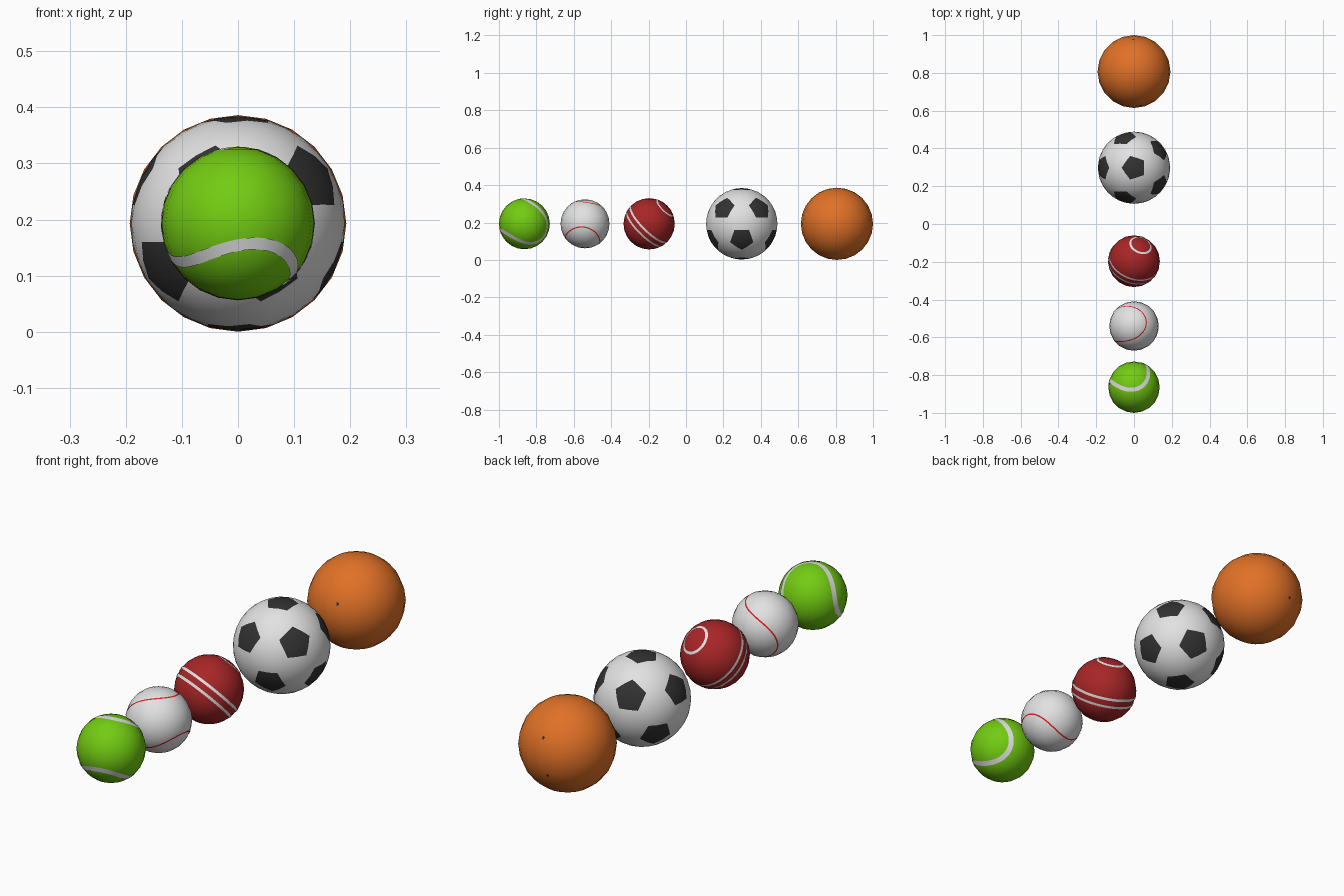
import bpy, bmesh, math
from mathutils import Vector

if "Cube" in bpy.data.objects:
    bpy.data.objects.remove(bpy.data.objects["Cube"])

Z = 0.193  # common centre height


def material(name, rgb):
    m = bpy.data.materials.new(name)
    m.diffuse_color = (*rgb, 1)
    m.use_nodes = True
    m.node_tree.nodes["Principled BSDF"].inputs["Base Color"].default_value = m.diffuse_color
    return m


LIME = material("lime_felt", (0.17, 0.60, 0.006))
WHITE = material("white", (0.76, 0.76, 0.76))
RED = material("dark_red_leather", (0.39, 0.019, 0.02))
THREAD = material("bright_red_thread", (0.75, 0.012, 0.012))
ORANGE = material("orange_rubber", (0.75, 0.165, 0.02))
BLACK = material("black", (0.032, 0.032, 0.032))


def finish(name, bm, mats, y):
    me = bpy.data.meshes.new(name)
    bm.to_mesh(me)
    bm.free()
    for m in mats:
        me.materials.append(m)
    me.polygons.foreach_set("use_smooth", [True] * len(me.polygons))
    ob = bpy.data.objects.new(name, me)
    ob.location = (0, y, Z)
    bpy.context.collection.objects.link(ob)
    return ob


def ball(name, y, r, mat):
    bm = bmesh.new()
    bmesh.ops.create_uvsphere(bm, u_segments=20, v_segments=12, radius=r)
    finish(name, bm, [mat], y)


def ribbon(name, y, r, width, mat, pts, closed=True):
    """Thin strip lying on a sphere along unit directions."""
    bm = bmesh.new()
    n = len(pts)
    pairs = []
    for i, p in enumerate(pts):
        a = pts[(i - 1) % n] if closed else pts[max(i - 1, 0)]
        b = pts[(i + 1) % n] if closed else pts[min(i + 1, n - 1)]
        side = (b - a).cross(p).normalized() * (width / 2 / r)
        pairs.append([bm.verts.new((p + s * side).normalized() * r * 1.004) for s in (-1, 1)])
    for i in range(n if closed else n - 1):
        (a, b), (c, d) = pairs[i], pairs[(i + 1) % n]
        f = bm.faces.new((a, b, d, c))
        f.normal_update()
        if f.normal.dot(a.co) < 0:
            f.normal_flip()
    finish(name, bm, [mat], y)


def seam(axis, tip, b, n=96):
    """Closed wavy ball seam: axis is the neck centre, tip the top of one lobe."""
    w = Vector(axis).normalized()
    u = Vector(tip)
    u = (u - w * u.dot(w)).normalized()
    v = w.cross(u)
    a, c = 1 - b, 2 * math.sqrt(b * (1 - b))
    out = []
    for i in range(n):
        t = 2 * math.pi * i / n
        out.append((u * (a * math.cos(t) - b * math.cos(3 * t))
                    + v * (a * math.sin(t) + b * math.sin(3 * t))
                    + w * c * math.cos(2 * t)).normalized())
    return out


def ring(axis, offset, n=72):
    """Circle on the unit sphere at a height along the axis."""
    w = Vector(axis).normalized()
    u = w.orthogonal().normalized()
    v = w.cross(u)
    s = math.sqrt(1 - offset * offset)
    return [w * offset + (u * math.cos(2 * math.pi * i / n)
                          + v * math.sin(2 * math.pi * i / n)) * s for i in range(n)]


# tennis ball
ball("tennis_ball", -0.864, 0.136, LIME)
ribbon("tennis_stripe", -0.864, 0.136, 0.022, WHITE,
       seam((0.44, -0.70, 0.54), (0.196, -0.027, 0.967), 0.117))

# baseball
ball("baseball", -0.54, 0.131, WHITE)
ribbon("baseball_seam", -0.54, 0.131, 0.006, THREAD,
       seam((0.90, 0.09, 0.434), (0.99, 0, -0.13), 0.22))

# red leather ball with three white rings
ball("leather_ball", -0.197, 0.137, RED)
for i, h in enumerate((0.0, -0.25, 0.91)):
    ribbon(f"leather_stitch_{i + 1}", -0.197, 0.137, 0.011, WHITE, ring((0.28, 0.68, 0.68), h))

# soccer ball: truncated icosahedron rounded into a sphere
bm = bmesh.new()
bmesh.ops.create_icosphere(bm, subdivisions=1, radius=1)
bmesh.ops.bevel(bm, geom=bm.verts[:], offset=100 / 3, offset_type='PERCENT',
                segments=1, affect='VERTICES')
for f in bm.faces:
    f.material_index = 1 if len(f.verts) == 5 else 0
bmesh.ops.poke(bm, faces=bm.faces[:])
bmesh.ops.subdivide_edges(bm, edges=bm.edges[:], cuts=1, use_grid_fill=True)
for v in bm.verts:
    v.co = v.co.normalized() * 0.191
finish("soccer_ball", bm, [WHITE, BLACK], 0.298).rotation_euler.z = math.pi

# basketball with the few visible seam specks
ball("basketball", 0.807, 0.193, ORANGE)
for i, d in enumerate(((0.16, -0.93, 0.31), (-0.046, 0.886, 0.46), (-0.18, 0.92, -0.335))):
    p = Vector(d).normalized()
    q = (p + Vector((0.05, 0, 0.02))).normalized()
    ribbon(f"basketball_seam_{i + 1}", 0.807, 0.192, 0.012, BLACK, [p, q], closed=False)
